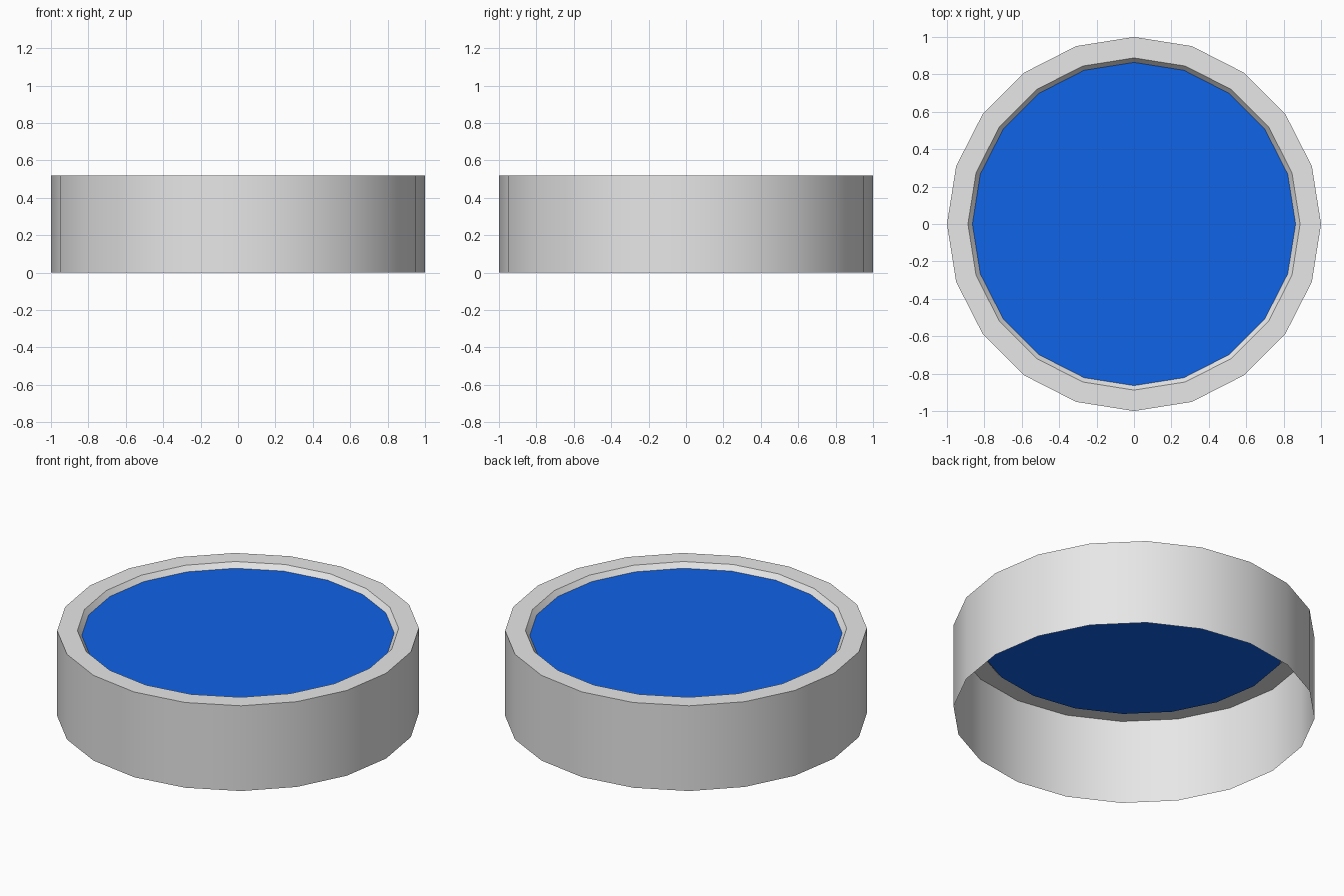
import bpy, bmesh
from math import cos, sin, tau, radians

cube = bpy.data.objects.get("Cube")
if cube:
    bpy.data.objects.remove(cube)

SIDES = 20
HEIGHT = 0.52
LIP_RADIUS, DISC_RADIUS, DISC_Z = 0.888, 0.864, 0.49


def material(name, color):
    mat = bpy.data.materials.new(name)
    mat.use_nodes = True
    mat.diffuse_color = color
    mat.node_tree.nodes["Principled BSDF"].inputs["Base Color"].default_value = color
    return mat


def ring(bm, radius, z):
    return [bm.verts.new((radius * cos(tau * i / SIDES), radius * sin(tau * i / SIDES), z))
            for i in range(SIDES)]


def finish(bm, name, mat):
    mesh = bpy.data.meshes.new(name)
    bm.to_mesh(mesh)
    bm.free()
    mesh.materials.append(mat)
    obj = bpy.data.objects.new(name, mesh)
    bpy.context.collection.objects.link(obj)
    return obj


grey = material("light grey", (0.8, 0.8, 0.8, 1))
blue = material("blue", (0.005, 0.126, 0.8, 1))

# Open-bottomed body: outer wall, flat rim and short sloping lip
bm = bmesh.new()
profile = [(1, 0), (1, HEIGHT), (LIP_RADIUS, HEIGHT), (DISC_RADIUS, DISC_Z)]
rings = [ring(bm, r, z) for r, z in profile]
for low, high in zip(rings, rings[1:]):
    for i in range(SIDES):
        j = (i + 1) % SIDES
        bm.faces.new((low[i], low[j], high[j], high[i]))
body = finish(bm, "body", grey)

# Smooth round walls with sharp rim edges
bpy.ops.object.select_all(action="DESELECT")
body.select_set(True)
bpy.context.view_layer.objects.active = body
bpy.ops.object.shade_smooth_by_angle(angle=radians(30))

# Recessed flat disc closing the opening
bm = bmesh.new()
bm.faces.new(ring(bm, DISC_RADIUS, DISC_Z))
finish(bm, "top_disc", blue)
